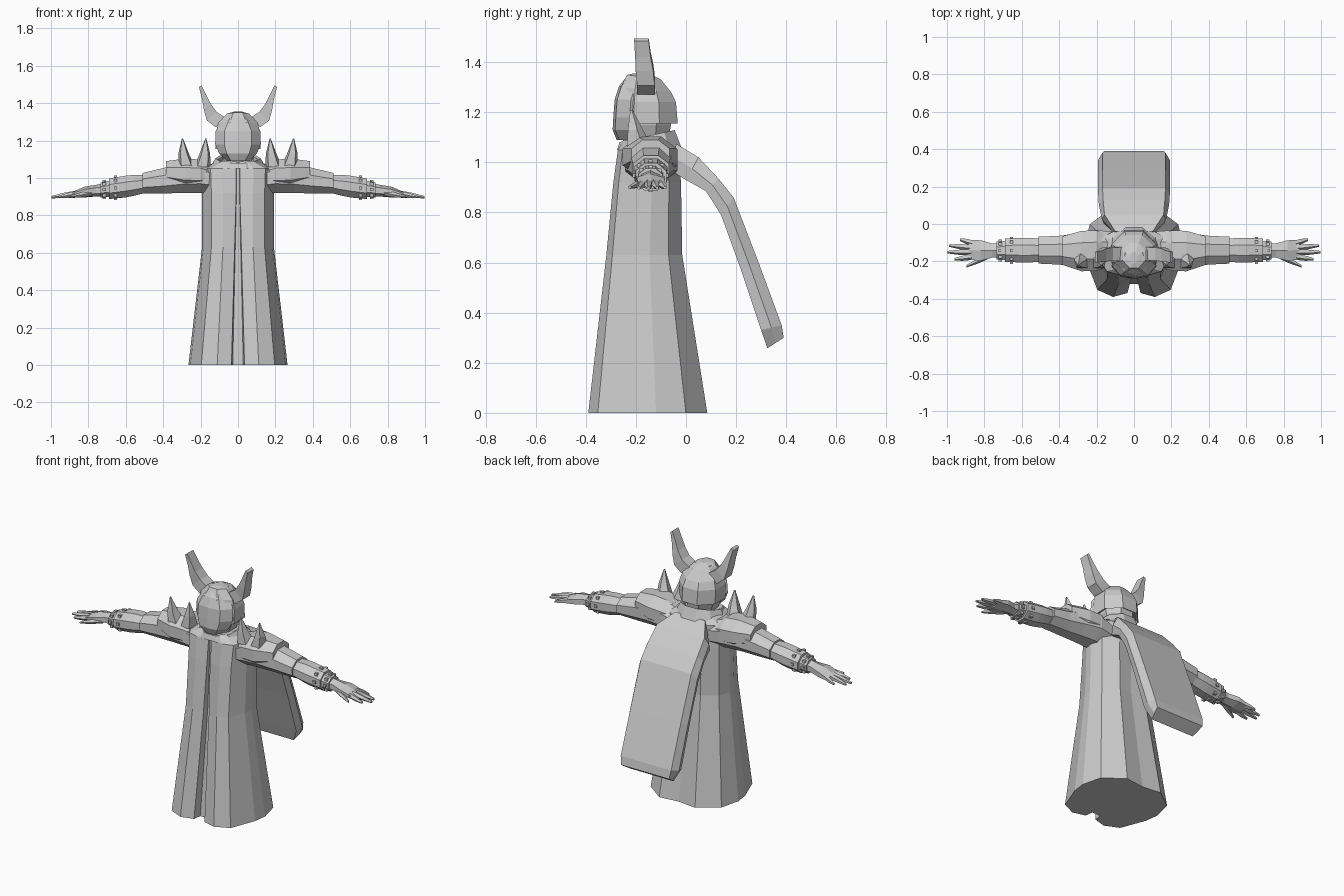
import bpy, bmesh
from math import sin, cos, pi
from mathutils import Vector


def loft(name, rings, mirror=False, caps=True):
    """Skin a row of closed rings with flat faces."""
    bm = bmesh.new()
    vs = [[bm.verts.new(p) for p in r] for r in rings]
    n = len(vs[0])
    for a, b in zip(vs, vs[1:]):
        for i in range(n):
            j = (i + 1) % n
            bm.faces.new((a[i], a[j], b[j], b[i]))
    if caps:
        bm.faces.new(vs[0])
        bm.faces.new(vs[-1])
    bmesh.ops.recalc_face_normals(bm, faces=bm.faces)
    me = bpy.data.meshes.new(name)
    bm.to_mesh(me)
    bm.free()
    ob = bpy.data.objects.new(name, me)
    bpy.context.collection.objects.link(ob)
    if mirror:
        m = ob.modifiers.new("mirror", "MIRROR")
        m.use_mirror_merge = False
    return ob


def oval(w, yf, yb, z, n=10, tilt=0, cx=0):
    """Horizontal ring; tilt raises the back and drops the front."""
    pts = []
    for i in range(n):
        a = 2 * pi * (i + .5) / n
        k = 1 / cos(pi / n)
        pts.append((cx + w * k * sin(a), (yf + yb) / 2 - (yb - yf) / 2 * k * cos(a), z - tilt * cos(a)))
    return pts


def hoop(x, y, z, ry, rz, n=8):
    """Ring across the arm direction."""
    k = 1 / cos(pi / n)
    return [(x, y + ry * k * cos(2 * pi * (i + .5) / n), z + rz * k * sin(2 * pi * (i + .5) / n))
            for i in range(n)]


# Robe with a front slit
template = [(.42, 0), (.74, .08), (.96, .4), (1, .57), (.89, .82), (.45, 1)]


def robe_ring(w, yf, yb, z, slit, depth):
    d = yb - yf
    half = [(slit * .8, yf + depth), (slit, yf + .3 * depth)]
    half += [(w * x, yf + d * t) for x, t in template]
    full = half + [(0, yb - .03 * d)] + [(-x, y) for x, y in reversed(half)]
    return [(x, y, z) for x, y in full]


loft("robe", [robe_ring(.265, -.39, .085, 0, .035, .07),
              robe_ring(.192, -.318, -.015, .63, .018, .05),
              robe_ring(.192, -.29, -.02, .92, .01, .03),
              robe_ring(.198, -.272, -.03, 1.05, .01, .02),
              robe_ring(.11, -.25, -.05, 1.09, .008, .01)])

# Raised collar, open in the middle
loft("collar", [oval(.145, -.275, -.015, 1.05), oval(.115, -.265, -.045, 1.105, tilt=.025),
                oval(.1, -.25, -.06, 1.1, tilt=.02), oval(.09, -.24, -.07, 1.06)], caps=False)

# Head and helmet
loft("head", [oval(.07, -.23, -.08, 1.04, 8), oval(.075, -.25, -.07, 1.09, 8),
              oval(.1, -.26, -.06, 1.15, 8), oval(.1, -.255, -.06, 1.25, 8)])
loft("helmet", [oval(.105, -.26, -.05, 1.165, 8, .01), oval(.12, -.283, -.033, 1.155, 8),
                oval(.12, -.275, -.04, 1.24, 8), oval(.105, -.262, -.06, 1.29, 8, -.01),
                oval(.06, -.235, -.10, 1.34, 8, -.01), oval(.02, -.21, -.15, 1.355, 8)])


# Face plate hanging below the helmet front
def plate_row(w, y, z, t=.02):
    out = [(-w, y + .06, z), (-w * .6, y + .005, z), (0, y - .005, z), (w * .6, y + .005, z), (w, y + .06, z)]
    return out + [(px * .9, py + t, pz) for px, py, pz in reversed(out)]


loft("face_plate", [plate_row(.06, -.272, 1.09), plate_row(.1, -.288, 1.13), plate_row(.122, -.285, 1.18),
                    plate_row(.12, -.28, 1.25), plate_row(.085, -.262, 1.305), plate_row(.05, -.23, 1.345)])

# Horns: four-sided section swept up and outward
horn = [(.09, 1.295, .04, .036), (.14, 1.33, .038, .035), (.164, 1.38, .026, .035),
        (.18, 1.43, .017, .031), (.202, 1.49, .009, .029)]
loft("horns", [[(x - h * .7, y0 - d, z + h * .6), (x - h * .7, y0 + d, z + h * .6),
                (x + h * .7, y0 + d, z - h * .6), (x + h * .7, y0 - d, z - h * .6)]
               for i, (x, z, h, d) in enumerate(horn)
               for y0 in [-.16 - .006 * max(0, i - 1)]], mirror=True)

# Arms and forearm guards
loft("sleeves", [hoop(.12, -.14, .99, .10, .075), hoop(.2, -.138, 1.005, .105, .085),
                 hoop(.3, -.14, 1.0, .09, .08), hoop(.4, -.14, .985, .077, .068),
                 hoop(.51, -.14, .972, .072, .055)], mirror=True)
loft("forearms", [hoop(.48, -.14, .97, .06, .046), hoop(.56, -.14, .96, .066, .056),
                  hoop(.6, -.14, .954, .066, .058), hoop(.69, -.14, .942, .062, .055)], mirror=True)
loft("bracelets", [hoop(.66, -.142, .945, .052, .046), hoop(.735, -.142, .936, .048, .04)], mirror=True)

# Studs around the guard edges
for x, ry, rz, zc in ((.655, .064, .057, .947), (.715, .05, .043, .938)):
    for i in range(8):
        a = 2 * pi * i / 8
        y, z = -.142 + ry * cos(a), zc + rz * sin(a)
        loft("stud", [hoop(x - .009, y, z, .008, .008, 4), hoop(x + .009, y, z, .008, .008, 4)], mirror=True)

# Shoulder pads and their spikes
loft("shoulder_pads", [hoop(.165, -.142, 1.015, .095, .065), hoop(.2, -.142, 1.02, .108, .078),
                       hoop(.28, -.145, 1.022, .108, .082), hoop(.385, -.142, 1.03, .076, .06)], mirror=True)
for bx, tx in ((.275, .297), (.19, .172)):
    loft("shoulder_spike", [oval(.038, -.235, -.145, 1.06, 5, cx=bx),
                            oval(.024, -.232, -.178, 1.13, 5, cx=bx + (tx - bx) * .7),
                            oval(.003, -.222, -.214, 1.21, 5, cx=tx)], mirror=True)

# Hands: palm, fingers and thumb
loft("palms", [hoop(.70, -.142, .937, .038, .032, 6), hoop(.76, -.142, .932, .038, .027, 6),
               hoop(.82, -.142, .925, .055, .025, 6), hoop(.885, -.138, .91, .052, .014, 6)], mirror=True)
fingers = [((.865, -.1, .915), (.93, -.083, .899)), ((.87, -.125, .917), (.988, -.115, .898)),
           ((.87, -.15, .917), (.998, -.15, .897)), ((.87, -.175, .914), (.96, -.188, .898)),
           ((.78, -.17, .92), (.895, -.225, .9))]
for a, b in fingers:
    a, b = Vector(a), Vector(b)
    loft("finger", [hoop(*a.lerp(b, t), r, r * .9, 5) for t, r in ((0, .014), (.5, .0125), (1, .006))],
         mirror=True)

# Cape: outer edge, inner edge and half widths at each step
cape = [(-.04, 1.075, -.05, .96, .10, .11), (.05, 1.02, .0, .93, .158, .172),
        (.13, .935, .08, .885, .165, .188), (.19, .86, .14, .79, .168, .192),
        (.29, .6, .22, .57, .168, .192), (.382, .35, .30, .33, .168, .192),
        (.39, .30, .325, .258, .16, .155)]
loft("cape", [[(-wo, yo, zo), (wo, yo, zo), (wi, (yo + yi) / 2, (zo + zi) / 2), (wi * .93, yi, zi),
               (-wi * .93, yi, zi), (-wi, (yo + yi) / 2, (zo + zi) / 2)]
              for yo, zo, yi, zi, wo, wi in cape])
